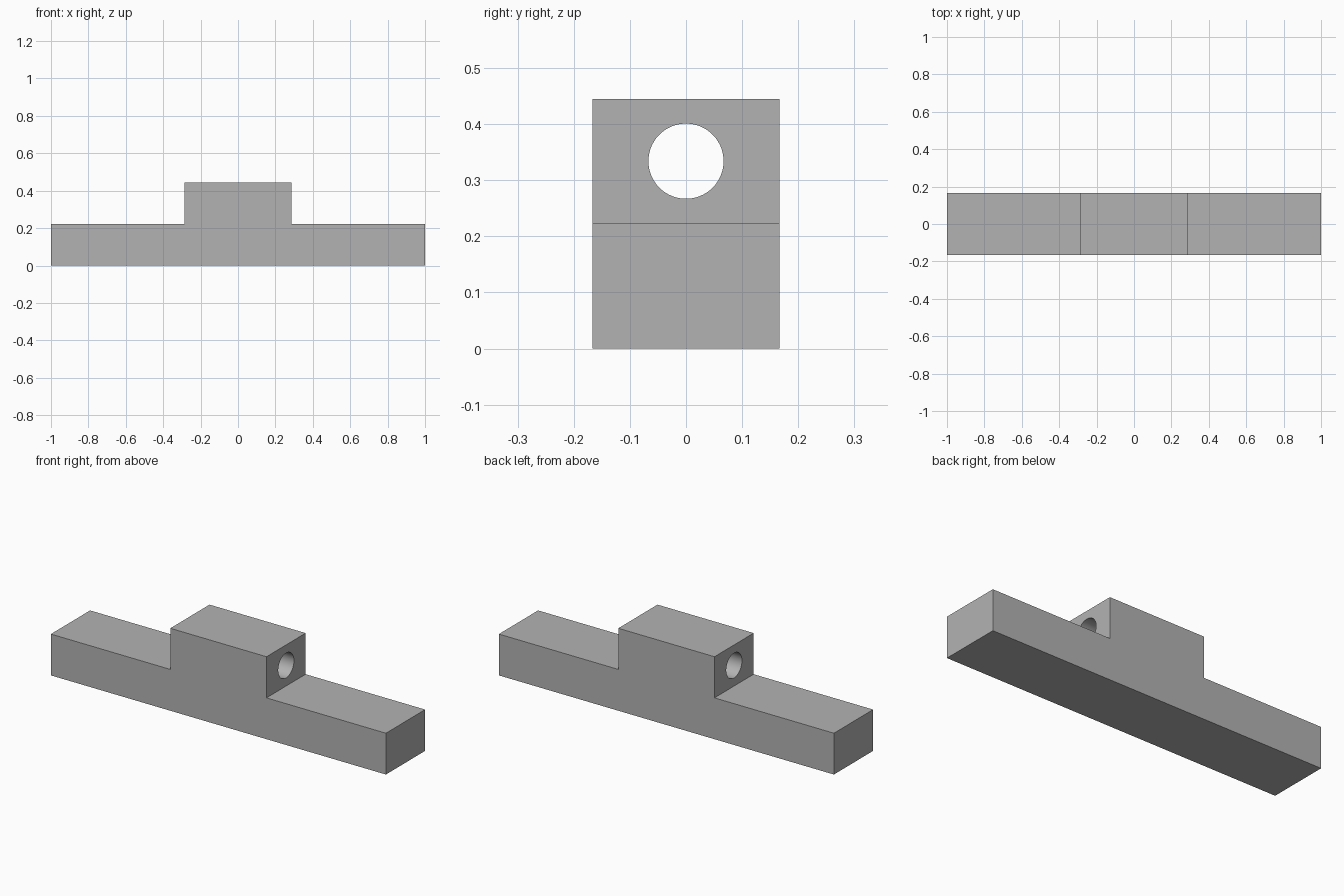
import bpy, bmesh
from math import radians, pi

default = bpy.data.objects.get("Cube")
if default:
    bpy.data.objects.remove(default, do_unlink=True)

HALF_LENGTH, HALF_DEPTH = 1.0, 0.167
HALF_BLOCK = 0.287
STEP_Z, TOP_Z = 0.223, 0.445
HOLE_RADIUS, HOLE_Z = 0.067, 0.334

grey = bpy.data.materials.new("plain_grey")
grey.use_nodes = True
colour = (0.45, 0.45, 0.45, 1)
grey.diffuse_color = colour
grey.node_tree.nodes["Principled BSDF"].inputs["Base Color"].default_value = colour

# Stepped bar: half profile mirrored, then extruded through the depth
half = [(HALF_LENGTH, 0), (HALF_LENGTH, STEP_Z), (HALF_BLOCK, STEP_Z), (HALF_BLOCK, TOP_Z)]
profile = half + [(-x, z) for x, z in reversed(half)]
bm = bmesh.new()
face = bm.faces.new([bm.verts.new((x, -HALF_DEPTH, z)) for x, z in profile])
extruded = bmesh.ops.extrude_face_region(bm, geom=[face])["geom"]
bmesh.ops.translate(bm, vec=(0, 2 * HALF_DEPTH, 0),
                    verts=[v for v in extruded if isinstance(v, bmesh.types.BMVert)])
bmesh.ops.recalc_face_normals(bm, faces=bm.faces)
mesh = bpy.data.meshes.new("stepped_bar")
bm.to_mesh(mesh)
bm.free()
mesh.materials.append(grey)
bar = bpy.data.objects.new("stepped_bar", mesh)
bpy.context.collection.objects.link(bar)

# Round hole along x through the raised block
bpy.ops.mesh.primitive_cylinder_add(vertices=64, radius=HOLE_RADIUS, depth=3 * HALF_BLOCK,
                                    location=(0, 0, HOLE_Z), rotation=(0, pi / 2, 0))
cutter = bpy.context.object
cutter.name = "hole_cutter"
cutter.hide_render = True
cutter.data.materials.append(grey)

bpy.ops.object.select_all(action="DESELECT")
bar.select_set(True)
bpy.context.view_layer.objects.active = bar
cut = bar.modifiers.new("hole", "BOOLEAN")
cut.operation = "DIFFERENCE"
cut.solver = "EXACT"
cut.object = cutter
bpy.ops.object.modifier_apply(modifier=cut.name)
bpy.data.objects.remove(cutter, do_unlink=True)

# Smooth bore, crisp outer edges
bpy.ops.object.shade_smooth_by_angle(angle=radians(30))
